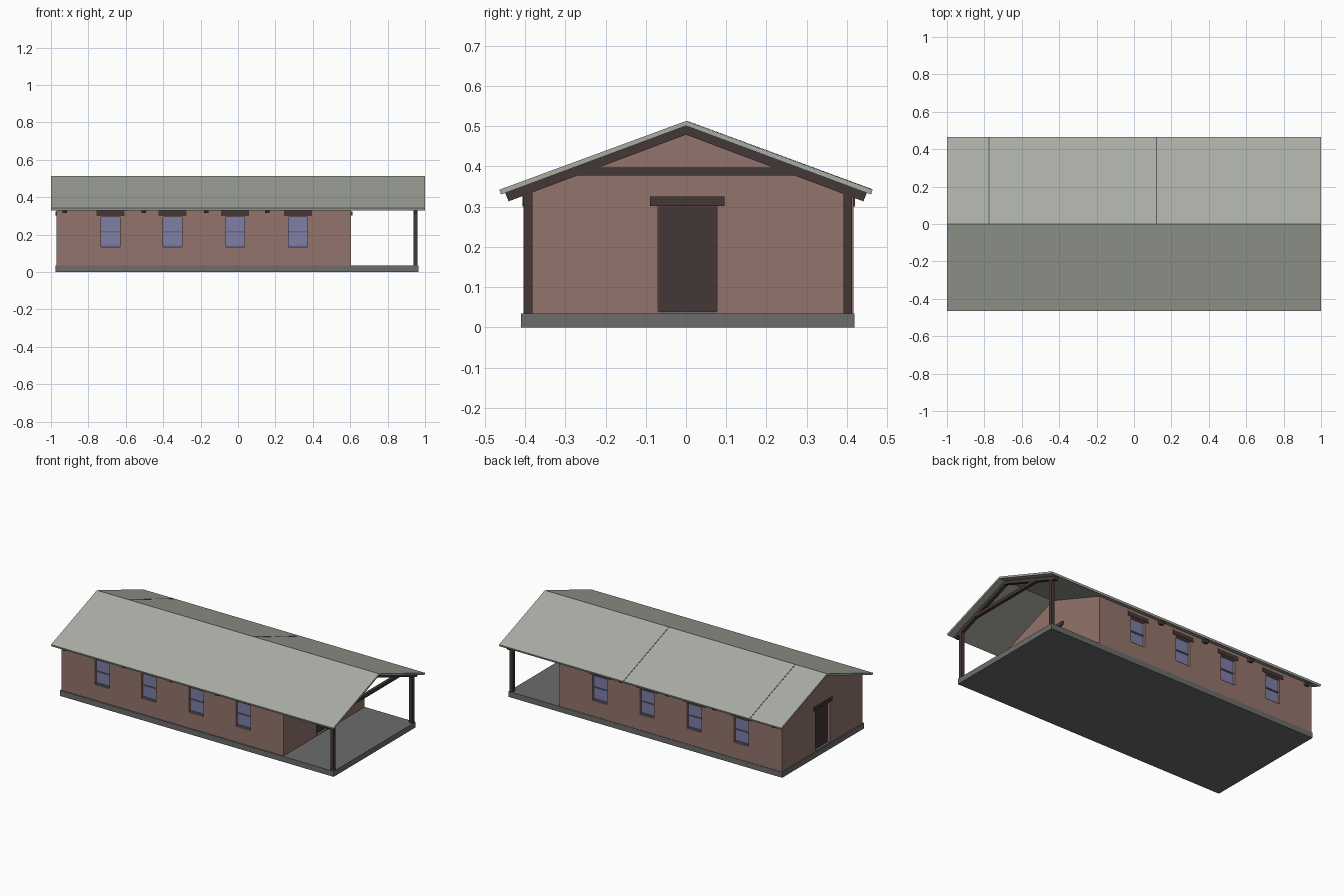
import bpy, bmesh

cube = bpy.data.objects.get("Cube")
if cube:
    bpy.data.objects.remove(cube, do_unlink=True)


def material(name, r, g, b):
    m = bpy.data.materials.new(name)
    m.use_nodes = True
    m.diffuse_color = (r, g, b, 1)
    bsdf = m.node_tree.nodes["Principled BSDF"]
    bsdf.inputs["Base Color"].default_value = (r, g, b, 1)
    bsdf.inputs["Roughness"].default_value = 0.8
    return m


WALL = material("clay wall", 0.29, 0.175, 0.15)
WOOD = material("dark timber", 0.06, 0.038, 0.038)
ROOF = material("grey roof sheet", 0.40, 0.42, 0.37)
SEAM = material("roof seam", 0.10, 0.10, 0.10)
SLAB = material("concrete", 0.15, 0.15, 0.15)
GLASS = material("blue glass", 0.21, 0.21, 0.39)
SASH = material("slate sash", 0.14, 0.14, 0.22)


def prism(name, profile, x0, x1, mat):
    """Extrude a closed (y, z) profile along x."""
    bm = bmesh.new()
    base = bm.faces.new([bm.verts.new((x0, y, z)) for y, z in profile])
    ext = bmesh.ops.extrude_face_region(bm, geom=[base])["geom"]
    moved = [v for v in ext if isinstance(v, bmesh.types.BMVert)]
    bmesh.ops.translate(bm, verts=moved, vec=(x1 - x0, 0, 0))
    bmesh.ops.recalc_face_normals(bm, faces=bm.faces)
    mesh = bpy.data.meshes.new(name)
    bm.to_mesh(mesh)
    bm.free()
    mesh.materials.append(mat)
    ob = bpy.data.objects.new(name, mesh)
    bpy.context.collection.objects.link(ob)
    return ob


def box(name, x0, x1, y0, y1, z0, z1, mat):
    return prism(name, [(y0, z0), (y1, z0), (y1, z1), (y0, z1)], x0, x1, mat)


RIDGE, SLOPE, EAVE = 0.513, 0.368, 0.464
SHEET, RAFTER = 0.012, 0.034


def roof_z(y, drop=0.0):
    return RIDGE - SLOPE * abs(y) - drop


FLOOR = 0.035
FRONT, BACK = -0.402, 0.416
LEFT_END, PORCH_END = -0.97, 0.605
RECESS = 0.018

# Floor slab
box("floor_slab", -0.975, 0.965, -0.41, 0.419, 0, FLOOR, SLAB)

# Gabled wall body
walls = prism("walls", [(FRONT, FLOOR), (BACK, FLOOR), (BACK, roof_z(BACK, SHEET)),
                        (0, roof_z(0, SHEET)), (FRONT, roof_z(FRONT, SHEET))],
              LEFT_END, PORCH_END, WALL)

# Windows on both long sides, with recess, sash bars and lintel
cutters = []
for i, x in enumerate((-0.682, -0.35, -0.015, 0.32)):
    for side, face, out in (("front", FRONT, -1), ("back", BACK, 1)):
        tag = f"{side}_{i + 1}"
        inner = face - out * RECESS

        def span(a, b):
            return sorted((a, b))

        cutters.append(box("cutter", x - 0.051, x + 0.051,
                           *span(inner, face + out * 0.05), 0.135, 0.295, WALL))
        box("window_glass_" + tag, x - 0.051, x + 0.051,
            *span(inner - out * 0.002, inner + out * 0.003), 0.135, 0.295, GLASS)
        for z in (0.135, 0.211):
            box("window_bar_" + tag, x - 0.05, x + 0.05,
                *span(inner, inner + out * 0.009), z, z + 0.008, SASH)
        box("window_lintel_" + tag, x - 0.075, x + 0.075,
            *span(face - out * 0.02, face + out * 0.004), 0.301, 0.328, WOOD)

# Doors at both ends, with recess, threshold and lintel
for side, face, out in (("porch", PORCH_END, 1), ("rear", LEFT_END, -1)):
    inner = face - out * RECESS
    a, b = sorted((inner, face + out * 0.05))
    cutters.append(box("cutter", a, b, -0.07, 0.077, FLOOR, 0.303, WALL))
    a, b = sorted((inner - out * 0.002, inner + out * 0.004))
    box(side + "_door", a, b, -0.068, 0.077, FLOOR + 0.003, 0.3, WOOD)
    a, b = sorted((inner, face))
    box(side + "_threshold", a, b, -0.07, 0.077, FLOOR, FLOOR + 0.004, SLAB)
    a, b = sorted((face - out * 0.02, face + out * 0.006))
    box(side + "_door_lintel", a, b, -0.09, 0.096, 0.302, 0.325, WOOD)

# Cut every opening, then drop the cutters
for c in cutters:
    mod = walls.modifiers.new("opening", "BOOLEAN")
    mod.operation = "DIFFERENCE"
    mod.solver = "EXACT"
    mod.object = c
bpy.context.view_layer.update()
cut = bpy.data.meshes.new_from_object(
    walls.evaluated_get(bpy.context.evaluated_depsgraph_get()))
walls.modifiers.clear()
walls.data = cut
for c in cutters:
    bpy.data.objects.remove(c, do_unlink=True)

# Pitched roof sheets
for side, s in (("front", -1), ("back", 1)):
    y = s * EAVE
    prism("roof_" + side, [(0, RIDGE), (y, roof_z(y)), (y - s * 0.004, roof_z(y, SHEET)),
                           (0, RIDGE - SHEET)], -1, 1, ROOF)

# Sheet joints on the back slope
for x in (-0.775, 0.12):
    y = EAVE - 0.002
    prism("roof_seam", [(0.002, roof_z(0)), (y, roof_z(y)), (y, roof_z(y, -0.001)),
                        (0.002, roof_z(0, -0.001))], x - 0.003, x + 0.003, SEAM)

# Rafter tails under the eaves
for x in (-0.925, -0.505, -0.17, 0.157):
    for s in (-1, 1):
        y0, y1 = s * 0.39, s * 0.447
        prism("rafter_tail", [(y0, roof_z(y0, SHEET)), (y1, roof_z(y1, SHEET)),
                              (y1 - s * 0.008, roof_z(y1, RAFTER)),
                              (y0, roof_z(y0, RAFTER))], x - 0.012, x + 0.012, WOOD)

# Porch truss: rafters, tie beam and posts
T0, T1 = 0.938, 0.96
for s in (-1, 1):
    y = s * 0.45
    prism("porch_rafter", [(0, roof_z(0, SHEET)), (y, roof_z(y, SHEET)),
                           (y - s * 0.009, roof_z(y, RAFTER)),
                           (0, roof_z(0, RAFTER))], T0, T1, WOOD)
tie_low, tie_high = 0.378, 0.398
lo = (RIDGE - 0.02 - tie_low) / SLOPE
hi = (RIDGE - 0.02 - tie_high) / SLOPE
prism("porch_tie_beam", [(-lo, tie_low), (lo, tie_low), (hi, tie_high), (-hi, tie_high)],
      T0 + 0.001, T1 - 0.001, WOOD)
for y0, y1 in ((-0.404, -0.382), (0.391, 0.413)):
    box("porch_post", T0, T1, y0, y1, FLOOR, roof_z(0.413, SHEET + 0.006), WOOD)
